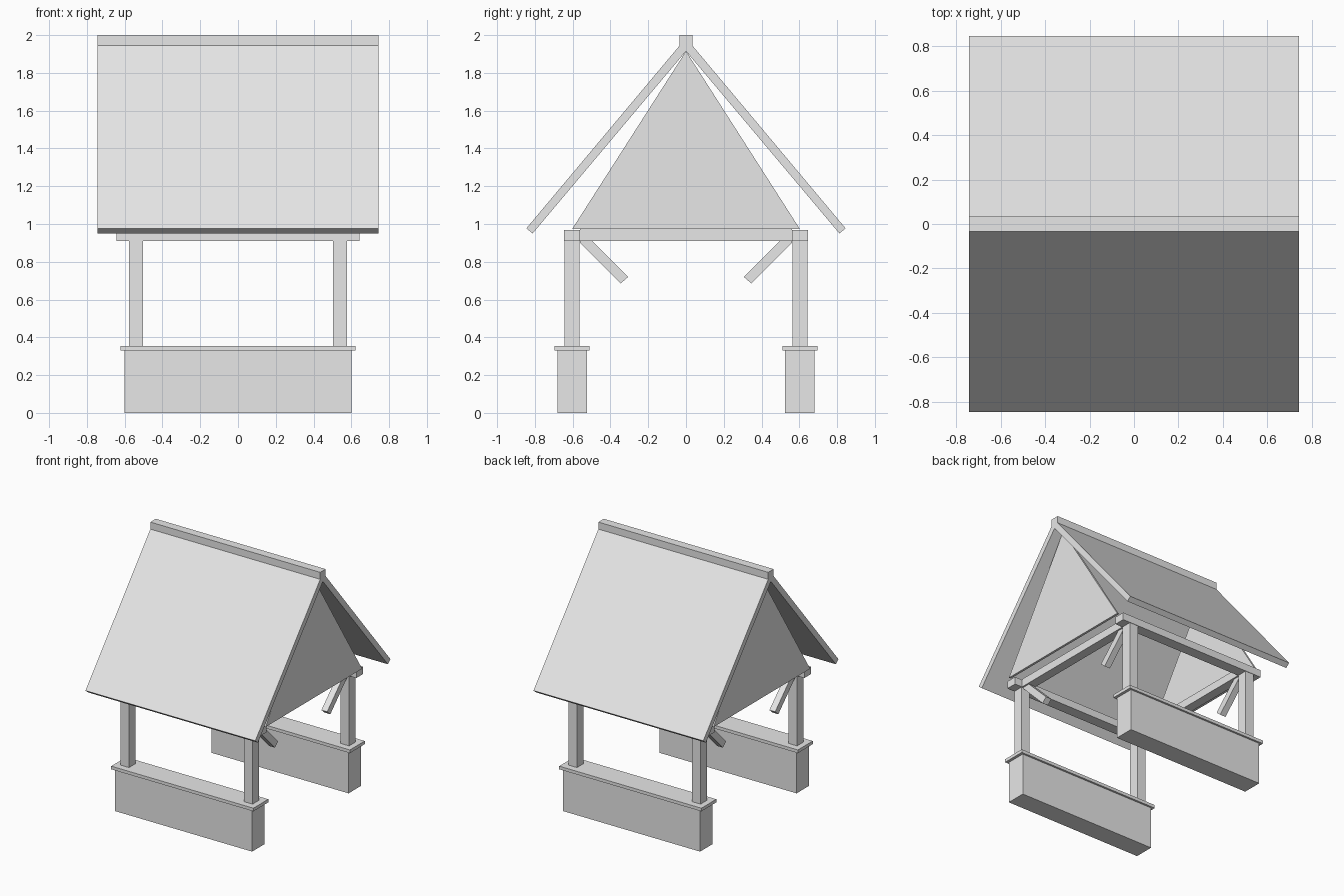
import bpy

cube = bpy.data.objects.get("Cube")
if cube:
    bpy.data.objects.remove(cube, do_unlink=True)

grey = bpy.data.materials.new("plain_grey")
grey.use_nodes = True
colour = (0.8, 0.8, 0.8, 1)
grey.diffuse_color = colour
grey.node_tree.nodes["Principled BSDF"].inputs["Base Color"].default_value = colour


def prism(name, profile, x0, x1):
    """Extrude a (y, z) profile along x."""
    n = len(profile)
    area = sum(profile[i][0] * profile[(i + 1) % n][1]
               - profile[(i + 1) % n][0] * profile[i][1] for i in range(n))
    if area < 0:
        profile = profile[::-1]
    verts = [(x, y, z) for x in (x0, x1) for y, z in profile]
    faces = [tuple(reversed(range(n))), tuple(range(n, 2 * n))]
    faces += [(i, (i + 1) % n, n + (i + 1) % n, n + i) for i in range(n)]
    mesh = bpy.data.meshes.new(name)
    mesh.from_pydata(verts, [], faces)
    mesh.materials.append(grey)
    obj = bpy.data.objects.new(name, mesh)
    bpy.context.collection.objects.link(obj)
    return obj


def box(name, x, y, z):
    return prism(name, [(y[0], z[0]), (y[1], z[0]), (y[1], z[1]), (y[0], z[1])], *x)


def span(centre, half):
    return centre - half, centre + half


for side, s in (("front", -1), ("back", 1)):
    # Low wall with its coping, and the long beam above
    box(f"{side}_wall", span(0, 0.6), span(s * 0.603, 0.078), (0, 0.33))
    box(f"{side}_wall_cap", span(0, 0.622), span(s * 0.603, 0.093), (0.33, 0.355))
    box(f"{side}_beam", span(0, 0.643), span(s * 0.603, 0.043), (0.91, 0.968))

    # Roof slab, square-cut at the eave and mitred at the ridge
    slab = [(0.845, 0.977), (0.812, 0.95), (0, 1.915), (0, 1.985)]
    prism(f"{side}_roof", [(s * y, z) for y, z in slab], -0.743, 0.743)

    for end, t in (("right", -1), ("left", 1)):
        # Post and diagonal brace
        box(f"{side}_{end}_post", span(t * 0.541, 0.037), span(s * 0.603, 0.04), (0.355, 0.91))
        brace = [(0.5, 0.913), (0.306, 0.72), (0.346, 0.685), (0.56, 0.9), (0.56, 0.94), (0.527, 0.94)]
        prism(f"{side}_{end}_brace", [(s * y, z) for y, z in brace], *span(t * 0.541, 0.025))

# Cross beams and gable panels at both ends
for end, t in (("right", -1), ("left", 1)):
    box(f"{end}_cross_beam", span(t * 0.541, 0.037), span(0, 0.56), (0.91, 0.973))
    prism(f"{end}_gable", [(-0.603, 0.973), (0.603, 0.973), (0, 1.915)], *span(t * 0.655, 0.009))

# Ridge board
box("ridge_board", span(0, 0.743), span(0, 0.034), (1.93, 2.0))
